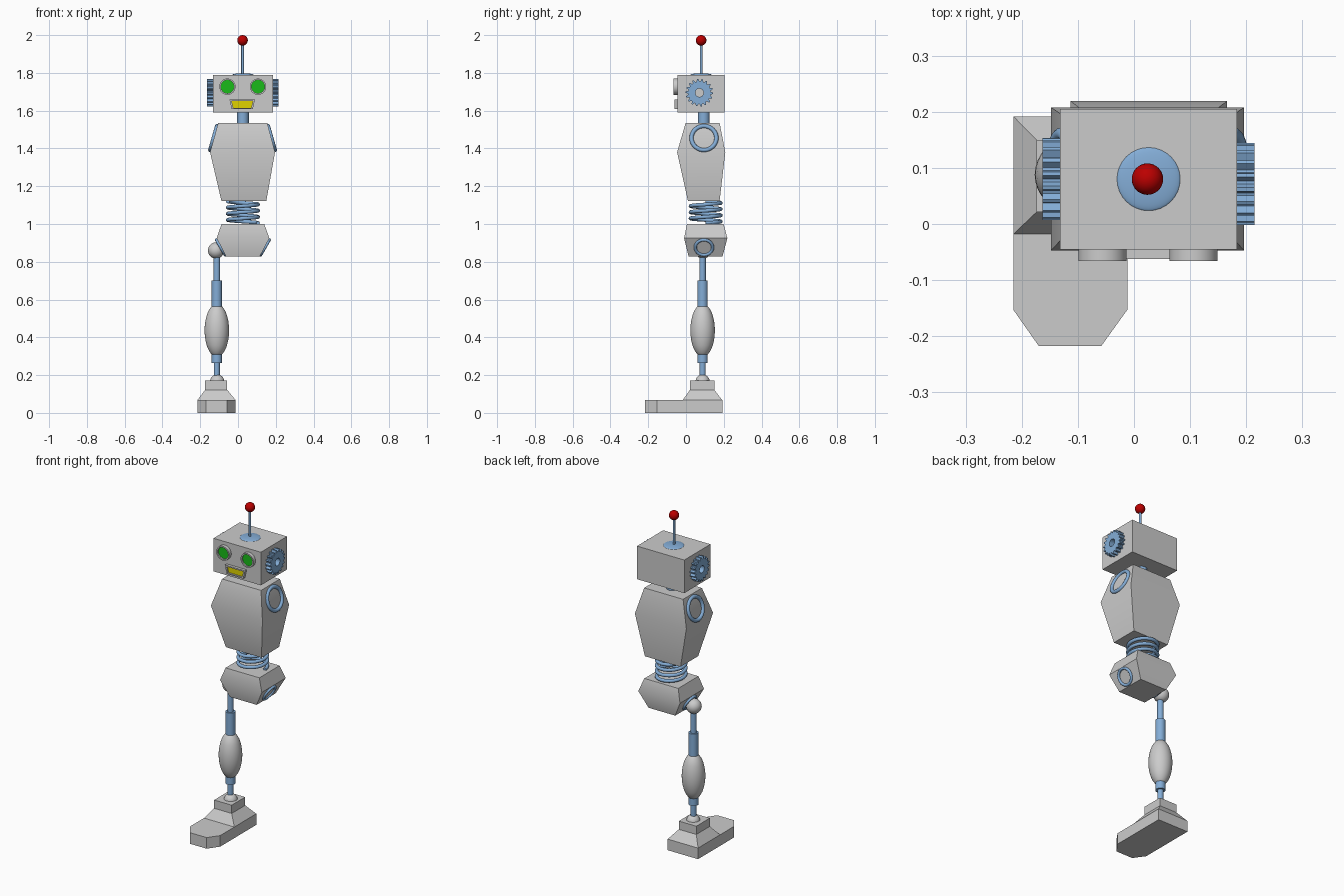
import bpy, bmesh
from math import sin, cos, pi, radians, sqrt
from mathutils import Matrix, Vector

if "Cube" in bpy.data.objects:
    bpy.data.objects.remove(bpy.data.objects["Cube"])


def material(name, rgb):
    m = bpy.data.materials.new(name)
    m.diffuse_color = (*rgb, 1)
    m.use_nodes = True
    m.node_tree.nodes["Principled BSDF"].inputs["Base Color"].default_value = m.diffuse_color
    return m


BLUE = material("blue", (0.23, 0.42, 0.68))
GREEN = material("green", (0.01, 0.5, 0.01))
RED = material("red", (0.5, 0.0, 0.0))
YELLOW = material("yellow", (0.75, 0.65, 0.0))


def finish(obj, name, mat=None, angle=32):
    obj.name = name
    if mat:
        obj.data.materials.append(mat)
    bpy.ops.object.select_all(action='DESELECT')
    obj.select_set(True)
    bpy.context.view_layer.objects.active = obj
    bpy.ops.object.shade_smooth_by_angle(angle=radians(angle))
    return obj


def mesh(name, verts, faces, mat=None, matrix=Matrix(), angle=32):
    bm = bmesh.new()
    vs = [bm.verts.new(matrix @ Vector(v)) for v in verts]
    for f in faces:
        bm.faces.new([vs[i] for i in f])
    bmesh.ops.recalc_face_normals(bm, faces=bm.faces)
    me = bpy.data.meshes.new(name)
    bm.to_mesh(me)
    bm.free()
    obj = bpy.data.objects.new(name, me)
    bpy.context.collection.objects.link(obj)
    return finish(obj, name, mat, angle)


def bridge(a, b, n):
    return [(a + i, a + (i + 1) % n, b + (i + 1) % n, b + i) for i in range(n)]


def stack(name, loops, mat=None, matrix=Matrix(), angle=32):
    """Closed solid through equal-length loops of points."""
    n = len(loops[0])
    faces = [tuple(range(n)), tuple(range(n * (len(loops) - 1), n * len(loops)))]
    for k in range(len(loops) - 1):
        faces += bridge(k * n, (k + 1) * n, n)
    return mesh(name, [p for l in loops for p in l], faces, mat, matrix, angle)


def boxes(name, levels):
    """Rectangular sections: (z, x0, x1, y0, y1)."""
    return stack(name, [[(a, c, z), (b, c, z), (b, d, z), (a, d, z)]
                        for z, a, b, c, d in levels])


def circle(r, n=32, z=0, x=0, y=0):
    return [(x + r * cos(2 * pi * i / n), y + r * sin(2 * pi * i / n), z) for i in range(n)]


def lathe(name, x, y, profile, mat=None):
    return stack(name, [circle(r, 32, z, x, y) for r, z in profile], mat)


def prism(name, pts, d0, d1, mat=None, matrix=Matrix()):
    return stack(name, [[(p[0], p[1], d) for p in pts] for d in (d0, d1)], mat, matrix)


def frame(name, outer, inner, d0, d1, mat=None, matrix=Matrix()):
    """Prism with a hole."""
    n = len(outer)
    verts = [(p[0], p[1], d) for l, d in ((outer, d0), (outer, d1), (inner, d1), (inner, d0))
             for p in l]
    faces = sum((bridge(k * n, (k + 1) % 4 * n, n) for k in range(4)), [])
    return mesh(name, verts, faces, mat, matrix)


def ball(name, loc, scale, mat=None):
    bpy.ops.mesh.primitive_uv_sphere_add(segments=32, ring_count=16, radius=1, location=loc)
    obj = bpy.context.object
    obj.scale = scale
    return finish(obj, name, mat)


def ring(name, loc, tilt, major, minor):
    bpy.ops.mesh.primitive_torus_add(major_segments=40, minor_segments=12, location=loc,
                                     rotation=(0, radians(tilt), 0),
                                     major_radius=major, minor_radius=minor)
    return finish(bpy.context.object, name, BLUE, 60)


CX = 0.026

# Head and antenna
boxes("head", [(1.59, -0.132, 0.184, -0.045, 0.205), (1.79, -0.132, 0.184, -0.045, 0.205)])
ball("antenna_base", (CX, 0.08, 1.789), (0.057, 0.057, 0.009), BLUE)
lathe("antenna_rod", 0.024, 0.08, [(0.007, 1.785), (0.007, 1.96)], BLUE)
ball("antenna_tip", (0.024, 0.08, 1.972), (0.028,) * 3, RED)

# Eyes and mouth, drawn in xz and pushed out towards the front
face = Matrix.Rotation(pi / 2, 4, 'X')
for side, x in (("right", -0.056), ("left", 0.106)):
    at = Matrix.Translation((x, 0, 1.727)) @ face
    frame("eye_rim_" + side, circle(0.043), circle(0.035), 0.04, 0.066, None, at)
    prism("eye_" + side, circle(0.036), 0.04, 0.057, GREEN, at)
frame("mouth_rim", [(-0.045, 1.659), (0.09, 1.659), (0.078, 1.608), (-0.033, 1.608)],
      [(-0.034, 1.651), (0.079, 1.651), (0.07, 1.615), (-0.025, 1.615)],
      0.04, 0.062, None, face)
prism("mouth", [(-0.035, 1.652), (0.08, 1.652), (0.071, 1.614), (-0.026, 1.614)],
      0.04, 0.053, YELLOW, face)

# Gear ears
N = 18
tooth = [0.06, 0.073, 0.073, 0.06]
gear = [(tooth[i % 4] * cos(2 * pi * i / (4 * N)), tooth[i % 4] * sin(2 * pi * i / (4 * N)))
        for i in range(4 * N)]
for side, x, y, s in (("right", -0.13, 0.08, -1), ("left", 0.182, 0.071, 1)):
    frame("ear_gear_" + side, gear, circle(0.022, 4 * N), 0, 0.033, BLUE,
          Matrix.Translation((x, y, 1.695)) @ Matrix.Rotation(s * pi / 2, 4, 'Y'))

# Neck, torso and pelvis
lathe("neck", CX, 0.094, [(0.031, 1.52), (0.031, 1.6)], BLUE)
boxes("torso", [(1.123, -0.088, 0.15, 0.01, 0.178),
                (1.38, -0.148, 0.196, -0.047, 0.208),
                (1.535, -0.105, 0.155, -0.002, 0.178)])
boxes("pelvis", [(0.827, -0.063, 0.115, 0.014, 0.193),
                 (0.925, -0.113, 0.166, -0.01, 0.219),
                 (1.0, -0.087, 0.139, 0.005, 0.199)])

# Joint rings on both sides
for side, s in (("right", -1), ("left", 1)):
    ring("shoulder_ring_" + side, (0.024 + s * 0.153, 0.095, 1.455), s * 74, 0.066, 0.011)
    ring("hip_ring_" + side, (CX + s * 0.117, 0.095, 0.876), s * 120, 0.046, 0.008)

# Waist spring
turns, steps = 3.5, 140
curve = bpy.data.curves.new("waist_spring", 'CURVE')
curve.dimensions = '3D'
curve.bevel_depth = 0.01
curve.bevel_resolution = 3
curve.use_fill_caps = True
line = curve.splines.new('POLY')
line.points.add(steps)
for i, p in enumerate(line.points):
    a = 2 * pi * turns * i / steps
    p.co = (CX + 0.08 * cos(a), 0.104 + 0.08 * sin(a), 1.005 + 0.115 * i / steps, 1)
curve.materials.append(BLUE)
bpy.context.collection.objects.link(bpy.data.objects.new("waist_spring", curve))

# Single leg
LX, LY = -0.112, 0.088
ball("hip_ball", (-0.116, 0.09, 0.86), (0.043,) * 3)
lathe("upper_leg_rod", LX, LY, [(0.017, 0.69), (0.017, 0.85)], BLUE)
lathe("upper_leg_sleeve", LX, LY, [(0.027, 0.55), (0.027, 0.7)], BLUE)
bulge = [(0.065 * sqrt(1 - (t / 10.6) ** 2), 0.437 + 0.0132 * t) for t in
         (-10, -9.5, -9, -8, -7, -6, -4, -2, 0, 2, 4, 6, 7, 8, 9, 9.5, 10)]
lathe("leg_bulge", LX, LY, bulge)
lathe("lower_leg_collar", LX, LY, [(0.027, 0.265), (0.027, 0.32)], BLUE)
lathe("lower_leg_rod", LX, LY, [(0.016, 0.18), (0.016, 0.27)], BLUE)
ball("ankle_ball", (LX + 0.002, LY, 0.165), (0.038,) * 3)

# Foot
boxes("ankle_block", [(0.067, -0.215, -0.012, -0.018, 0.192),
                      (0.122, -0.174, -0.057, 0.021, 0.15),
                      (0.172, -0.174, -0.057, 0.021, 0.15)])
prism("foot_sole", [(-0.215, 0.192), (-0.215, -0.153), (-0.17, -0.217), (-0.058, -0.217),
                    (-0.012, -0.153), (-0.012, 0.192)], 0, 0.067)
